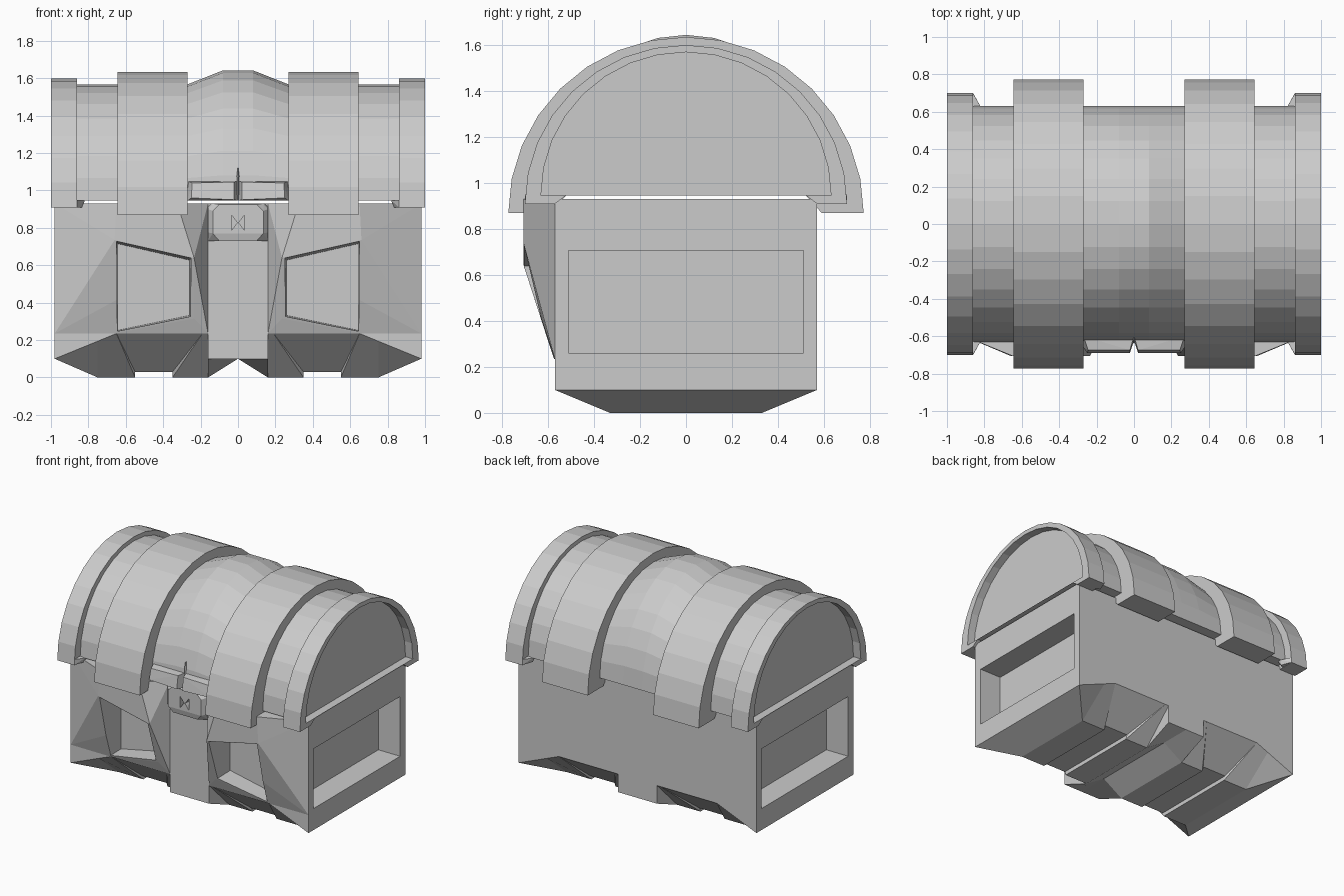
import bpy, bmesh, math

if "Cube" in bpy.data.objects:
    bpy.data.objects.remove(bpy.data.objects["Cube"])


def finish(bm, name):
    bmesh.ops.remove_doubles(bm, verts=bm.verts, dist=1e-5)
    bmesh.ops.recalc_face_normals(bm, faces=bm.faces)
    me = bpy.data.meshes.new(name)
    bm.to_mesh(me)
    bm.free()
    ob = bpy.data.objects.new(name, me)
    bpy.context.collection.objects.link(ob)
    return ob


def loft(name, sections):
    """Skin closed rings of (x, y, z) points and cap both ends."""
    bm = bmesh.new()
    rings = [[bm.verts.new(p) for p in pts] for pts in sections]
    n = len(rings[0])
    for a, b in zip(rings, rings[1:]):
        for i in range(n):
            j = (i + 1) % n
            bm.faces.new((a[i], a[j], b[j], b[i]))
    bm.faces.new(rings[0])
    bm.faces.new(rings[-1])
    return finish(bm, name)


def hull(name, pts, side=1):
    bm = bmesh.new()
    for x, y, z in pts:
        bm.verts.new((x * side, y, z))
    res = bmesh.ops.convex_hull(bm, input=bm.verts)
    junk = [g for g in res["geom_interior"] if isinstance(g, bmesh.types.BMVert)]
    bmesh.ops.delete(bm, geom=junk, context='VERTS')
    return finish(bm, name)


def prism(name, outline, y0, y1, side=1):
    return hull(name, [(x, y, z) for x, z in outline for y in (y0, y1)], side)


def combine(target, tool, op):
    mod = target.modifiers.new("bool", 'BOOLEAN')
    mod.operation, mod.object, mod.solver = op, tool, 'EXACT'
    bpy.context.view_layer.objects.active = target
    bpy.ops.object.modifier_apply(modifier=mod.name)
    bpy.data.objects.remove(tool, do_unlink=True)


# Chest body: wall x, wall bottom z, underside x, underside half depth, underside z
half = [(.16, .1, .16, .33, 0), (.16, .235, .16, .33, 0), (.19, .235, .35, .33, 0),
        (.19, .235, .35, .34, .03), (.65, .235, .55, .34, .03), (.65, .235, .55, .33, 0),
        (.75, .194, .75, .33, 0), (.98, .1, .98, .57, .1)]
stations = ([(-a, e, -u, d, b) for a, e, u, d, b in reversed(half)]
            + [(0, .1, 0, .33, .1)] + half)
W = .57
body = loft("chest_body", [
    [(a, -W, .93), (a, -W, e), (u, -d, b), (u, d, b), (a, W, e), (a, W, .93)]
    for a, e, u, d, b in stations])

for s in (-1, 1):
    # Bulging front wing with a slanted lower face
    wing = hull("wing", [
        (.98, -W, .93), (.98, -W, .235), (.65, -.705, .93), (.66, -.705, .735),
        (.66, -W - .003, .235), (.325, -.705, .93), (.235, -.705, .64),
        (.235, -.6, .315), (.16, -W, .93), (.16, -W, .235),
        (.9, -.4, .86), (.9, -.4, .32), (.22, -.4, .86), (.22, -.4, .32)], s)
    combine(body, wing, 'UNION')
    # Trapezoid front recess, slightly tapered
    front = [(.65, .24), (.65, .73), (.25, .64), (.25, .32)]
    back = [(.642, .252), (.642, .715), (.258, .627), (.258, .332)]
    cut = hull("front_cut", [(x, -.75, z) for x, z in front]
               + [(x, -.46, z) for x, z in back], s)
    combine(body, cut, 'DIFFERENCE')
    # Rectangular end recess
    combine(body, prism("end_cut", [(.8, .26), (.8, .705), (1.1, .705), (1.1, .26)],
                        -.51, .51, s), 'DIFFERENCE')


# Lid: stepped arched bands
def arch(r, base, rise, inner=.57):
    pts = [(r * math.cos(math.pi * i / 16), base + rise * math.sin(math.pi * i / 16))
           for i in range(17)]
    return pts + [(-inner, base), (-.52, .945), (.52, .945), (inner, base)]


core, bulge = arch(.63, .945, .622), arch(.63, .945, .697)
band, rim = arch(.772, .868, .765, .59), arch(.7, .908, .69)
side = [(.08, bulge), (.27, core), (.27, band), (.645, band), (.645, core),
        (.86, core), (.86, rim), (1, rim), (1, core), (.94, core)]
loft("lid", [[(x, y, z) for y, z in p]
             for x, p in [(-x, p) for x, p in reversed(side)] + side])

for s in (-1, 1):
    # Split latch bar on the lid front
    hull("latch_bar", [
        (.022, -.69, .95), (.25, -.69, .96), (.27, -.66, .945), (.27, -.6, .945),
        (.27, -.6, 1.05), (.245, -.675, 1.04), (.022, -.675, 1.045),
        (0, -.625, .945), (0, -.6, 1.05)], s)
    # Small flared gussets beside the end rims
    for f in (-1, 1):
        hull("rim_gusset", [(x, y * f, z) for x, y, z in (
            (.86, .7, .91), (.86, .6, .91), (.83, .62, .91), (.82, .6, .945),
            (.82, .628, .945), (.86, .698, .95), (.86, .6, .95))], s)

# Thin spike in the latch split
hull("latch_spike", [(-.024, -.6, .95), (.024, -.6, .95), (0, -.64, .95),
                     (0, -.625, 1.13), (0, -.59, 1.13)])

# Lock plate with a bow-tie keyhole
lock = hull("lock_plate",
            [(x * s, y, z) for s in (-1, 1) for x, y, z in (
                (.16, -.52, .73), (.16, -.52, .93), (.16, -.575, .73), (.16, -.6, .775),
                (.16, -.6, .9), (.135, -.6, .93), (.1, -.62, .73),
                (.135, -.63, .77), (.135, -.63, .89), (.1, -.63, .925))])
for s in (-1, 1):
    combine(lock, prism("key_cut", [(.036, .785), (.036, .87), (.004, .828)],
                        -.7, -.59, s), 'DIFFERENCE')
